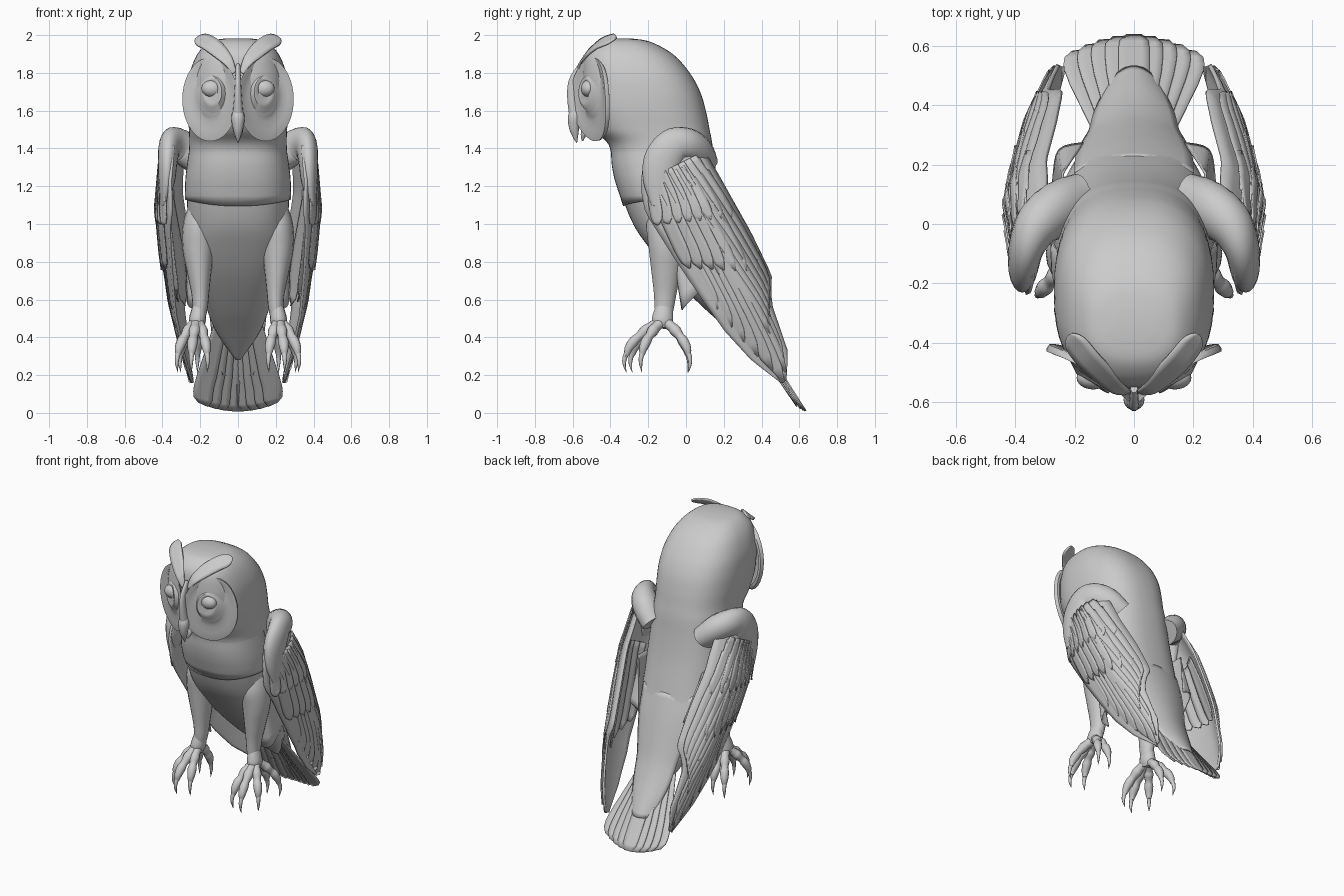
import bpy, math
from mathutils import Vector

if "Cube" in bpy.data.objects:
    bpy.data.objects.remove(bpy.data.objects["Cube"])


def spline(rows, sub=5):
    """Catmull-Rom through rows of numbers."""
    out = []
    for i in range(len(rows) - 1):
        a, b, c, d = (rows[max(0, min(len(rows) - 1, i + k))] for k in (-1, 0, 1, 2))
        for s in range(sub):
            t = s / sub
            out.append([0.5 * (2 * q + (r - p) * t + (2 * p - 5 * q + 4 * r - w) * t * t
                               + (3 * q - p - 3 * r + w) * t ** 3) for p, q, r, w in zip(a, b, c, d)])
    return out + [list(rows[-1])]


def interp(table, x):
    for (a, p), (b, q) in zip(table, table[1:]):
        if x <= b:
            return p + (q - p) * max(0, (x - a) / (b - a))
    return table[-1][1]


def make(name, verts, faces, thick=0):
    me = bpy.data.meshes.new(name)
    me.from_pydata([tuple(v) for v in verts], [], faces)
    ob = bpy.data.objects.new(name, me)
    bpy.context.collection.objects.link(ob)
    bpy.ops.object.select_all(action='DESELECT')
    ob.select_set(True)
    bpy.context.view_layer.objects.active = ob
    bpy.ops.object.mode_set(mode='EDIT')
    bpy.ops.mesh.select_all(action='SELECT')
    bpy.ops.mesh.normals_make_consistent(inside=False)
    bpy.ops.object.mode_set(mode='OBJECT')
    bpy.ops.object.shade_smooth_by_angle(angle=math.radians(45))
    if thick:
        m = ob.modifiers.new("thickness", 'SOLIDIFY')
        m.thickness, m.offset = thick, 0
    return ob


def grid(name, rows, closed=False, caps=False, thick=0):
    n = len(rows[0])
    faces = [(i * n + j, i * n + (j + 1) % n, (i + 1) * n + (j + 1) % n, (i + 1) * n + j)
             for i in range(len(rows) - 1) for j in range(n if closed else n - 1)]
    if caps:
        faces += [tuple(range(n)), tuple(range((len(rows) - 1) * n, len(rows) * n))]
    return make(name, [v for r in rows for v in r], faces, thick)


def tube(name, rows, sx=1, n=14, sub=5):
    """Rows are x, y, z, radius across x, radius in depth."""
    pts = spline(rows, sub)
    rings = []
    for i, p in enumerate(pts):
        a, b = pts[max(0, i - 1)], pts[min(len(pts) - 1, i + 1)]
        t = (Vector(b[:3]) - Vector(a[:3])).normalized()
        side = Vector((1, 0, 0)) - t * t.x
        if side.length < 0.3:
            side = Vector((0, 1, 0)) - t * t.y
        side.normalize()
        up = t.cross(side)
        ring = [Vector(p[:3]) + side * math.cos(k) * p[3] + up * math.sin(k) * p[4]
                for k in (2 * math.pi * j / n for j in range(n))]
        rings.append([(sx * v.x, v.y, v.z) for v in ring])
    return grid(name, rings, True, True)


# Body and head: rows of z, front y, back y, half width
BODY = [(1.982, -.39, -.29, .07), (1.965, -.47, -.19, .15), (1.90, -.535, -.07, .215),
        (1.80, -.55, .02, .255), (1.70, -.55, .075, .268), (1.60, -.54, .105, .268),
        (1.50, -.49, .125, .26), (1.42, -.41, .14, .258), (1.30, -.385, .155, .265),
        (1.15, -.34, .18, .27), (1.0, -.28, .215, .265), (.88, -.20, .245, .26),
        (.72, -.07, .295, .22), (.55, .10, .345, .165), (.42, .25, .39, .11), (.28, .41, .44, .012)]


def body_ring(row, a0, a1, n, grow=0.0):
    z, yf, yb, w = row
    out = []
    for j in range(n):
        a = a0 + (a1 - a0) * j / (n if a1 - a0 > 6.2 else n - 1)
        c, s = math.cos(a), math.sin(a)
        e = 2 / 2.5
        out.append((math.copysign(abs(c) ** e, c) * (w + grow),
                    (yf + yb) / 2 + math.copysign(abs(s) ** e, s) * ((yb - yf) / 2 + grow), z))
    return out


fine = spline(BODY, 5)
grid("body", [body_ring(r, 0, 2 * math.pi, 48) for r in fine], True, True)

# Breast feather sheet lying over the front, sunk into the throat at its top
rows = [body_ring(r, math.pi * .97, math.pi * 2.03, 30, min(.008, (1.42 - r[0]) * .08 - .006))
        for r in fine if 1.12 <= r[0] <= 1.43]
rows.append([(x, y + .018, z - .02 - .035 * (1 - (x / .28) ** 2)) for x, y, z in rows[-1]])
grid("breast_feathers", rows, thick=.006)

# Beak and bridge
tube("bridge", [(0, -.55, 1.84, .012, .02), (0, -.59, 1.76, .016, .03), (0, -.60, 1.68, .02, .03),
                (0, -.59, 1.58, .028, .03)])
tube("upper_beak", [(0, -.575, 1.62, .015, .02), (0, -.59, 1.57, .035, .035), (0, -.592, 1.51, .028, .028),
                    (0, -.585, 1.46, .014, .014), (0, -.578, 1.43, .002, .002)])
tube("lower_beak", [(0, -.51, 1.54, .03, .03), (0, -.54, 1.48, .025, .018), (0, -.548, 1.44, .004, .004)])


def face_disc(sx):
    rings = []
    for r, back, shrink in ((.12, 0, 1), (.2, 0, 1), (.28, 0, 1), (.36, 0, 1), (.5, 0, 1), (.65, 0, 1),
                            (.8, 0, 1), (.92, 0, 1), (1, .004, 1), (1, .015, .99), (1, .035, .93), (1, .05, .82)):
        ring = []
        for j in range(40):
            a = 2 * math.pi * j / 40
            x = .147 - .012 * (1 - r) + .148 * r * shrink * math.cos(a)
            z = 1.66 + .06 * (1 - r) + .222 * r * shrink * math.sin(a)
            y = -.615 + .3 * x + 1.1 * x * x + 1.1 * (z - 1.68) ** 2
            # Raised lid round the eye, hollow between lid and rim
            dish = .04 * math.sin(math.pi * r) - .028 * math.exp(-((r - .33) / .09) ** 2)
            ring.append((sx * x, y + (dish if not back else 0) + back, z))
        rings.append(ring)
    grid("face_disc", rings, True)


def blade(name, rows, width_axis, sx=1, thick=.012):
    """Curved leaf: rows of x, y, z, half width."""
    w = Vector(width_axis).normalized()
    out = []
    for p in spline(rows, 5):
        c = Vector(p[:3])
        out.append([(sx * v.x, v.y, v.z) for v in (c + w * p[3] * k for k in (-1, -.5, 0, .5, 1))])
    grid(name, out, thick=thick)


# Wing surface: l runs shoulder to tip, u runs lower edge to upper edge
SPREAD = [(-.1, .34), (.1, .405), (.35, .425), (.6, .405), (.9, .37), (1.15, .315), (1.4, .25)]
LOW = [(-.05, -.06), (.02, -.15), (.115, -.215), (.25, -.255), (.56, -.225), (.8, -.195), (1.0, -.165),
       (1.2, -.11), (1.38, -.025)]
HIGH = [(-.05, .12), (.1, .165), (.225, .175), (.6, .19), (.85, .185), (.93, .14), (1.0, .115), (1.25, .08),
        (1.38, .005)]


def wing_pt(l, u, off, sx):
    x = interp(SPREAD, l) - (3.5 if u > 0 else .8) * u * u + off
    return (sx * x, -.1 + .453 * l + .891 * u, 1.4 - .891 * l + .453 * u)


def feather(name, a, b, width, off, sx):
    rows = []
    for i in range(13):
        t = i / 12
        w = width * min(1, .55 + t) * math.sqrt(max(.01, 1 - max(0, (t - .72) / .28) ** 2.2))
        l, u = a[0] + (b[0] - a[0]) * t, a[1] + (b[1] - a[1]) * t
        rows.append([wing_pt(l, u + w * k, off + .006 * k, sx) for k in (-1, -.5, 0, .5, 1)])
    grid(name, rows, thick=.006)


def wing(sx):
    rows = []
    for i in range(31):
        l = -.05 + 1.43 * i / 30
        lo, hi = interp(LOW, l), interp(HIGH, l)
        rows.append([wing_pt(l, lo + (hi - lo) * j / 14, -.014, sx) for j in range(15)])
    grid("wing_shell", rows, thick=.014)
    tube("wing_shoulder", [(.19, .06, 1.32, .08, .11), (.26, .045, 1.38, .085, .10), (.32, .0, 1.42, .08, .09),
                           (.36, -.07, 1.41, .06, .095), (.372, -.125, 1.33, .052, .10),
                           (.378, -.14, 1.22, .042, .085), (.395, -.13, 1.1, .015, .05)], sx, 20)
    # Long flight feathers
    for k, (l, u) in enumerate([(.88, -.15), (1.0, -.125), (1.1, -.10), (1.2, -.07), (1.3, -.035),
                                (1.386, -.01), (1.34, .025), (1.27, .045)]):
        feather("primary_feather", (.35, -.16 + .03 * k), (l, u), .04, -.012 + .002 * k, sx)
    # Inner flight feathers
    for k in range(6):
        feather("secondary_feather", (.2, -.08 + .04 * k), (1.12 - .04 * k, .04 + .02 * k), .045,
                .002 + .002 * k, sx)
    # Covert rows
    for k in range(7):
        feather("greater_covert", (.12, -.16 + .045 * k), (.62 + .03 * k, -.18 + .052 * k), .036, .009, sx)
    for k in range(8):
        feather("lesser_covert", (.10, -.15 + .036 * k), (.34 + .02 * k, -.225 + .052 * k), .034, .012, sx)
    # Tucked feathers on the inner face
    for k in range(4):
        feather("inner_feather", (.3, -.1 + .06 * k), (.8 + .06 * k, -.12 + .07 * k), .05, -.045, sx)


def leg(sx):
    tube("thigh", [(.19, -.10, 1.12, .06, .08), (.205, -.10, 1.0, .085, .11), (.21, -.10, .88, .085, .10),
                   (.205, -.105, .75, .065, .08), (.20, -.11, .64, .048, .062), (.20, -.115, .56, .04, .052),
                   (.205, -.12, .50, .032, .042)], sx, 18)
    tube("foot_pad", [(.205, -.115, .56, .037, .047), (.215, -.125, .49, .045, .058),
                      (.22, -.13, .45, .032, .042)], sx)
    # Toes with knuckles, then hooked claws
    for x, y in ((.165, -.28), (.245, -.31), (.315, -.23), (.215, .005), (.30, .01)):
        o = Vector((.215, -.12, 0))
        d = Vector((x, y, 0)) - o

        def at(t, z, r):
            p = o + d * t
            return (p.x, p.y, z, r, r)
        tube("toe", [at(0, .49, .033), at(.35, .455, .027), at(.5, .435, .031), at(.68, .405, .023),
                     at(.82, .38, .028), at(.97, .34, .023), at(1.02, .305, .013)], sx, 10, 3)
        tube("claw", [at(.95, .335, .015), at(1.06, .30, .013), at(1.09, .26, .009), at(1.03, .215, .001)],
             sx, 8, 3)


for sx in (1, -1):
    face_disc(sx)
    # Eye
    bpy.ops.mesh.primitive_uv_sphere_add(segments=24, ring_count=14, radius=.056, location=(sx * .137, -.517, 1.717))
    eye = bpy.context.object
    eye.name, eye.scale = "eye", (1, .7, .8)
    bpy.ops.object.shade_smooth_by_angle()
    # Brow lying on the head and lifting into the ear tuft
    blade("ear_tuft", [(.02, -.565, 1.80, .012), (.05, -.555, 1.86, .028), (.10, -.51, 1.915, .042),
                       (.15, -.46, 1.955, .046), (.19, -.41, 1.975, .044), (.207, -.385, 1.983, .03),
                       (.215, -.37, 1.985, .008)], (.66, -.35, -.55), sx)
    wing(sx)
    leg(sx)
    # Flank sheet wrapping from the leg round under the wing, its hem rising backwards
    arc = spline([(.19, -.02, .545), (.255, -.01, .56), (.272, .06, .63), (.27, .16, .74), (.25, .25, .82),
                  (.17, .272, .80)], 4)
    rows = []
    for i in range(9):
        t = i / 8
        rows.append([(sx * (x * (1 - t) + .24 * t), y - (.09 + .04 * y) * t, z + (1.12 - z) * t) for x, y, z in arc])
    grid("flank_feathers", rows, thick=.008)

# Tail fan
for k in range(-4, 5):
    f, a = k / 4, abs(k) / 4
    rows = []
    for i in range(16):
        t = i / 15
        w = (.03 + .022 * min(1, 1.5 * t)) * math.sqrt(max(.25, 1 - max(0, (t - .9) / .1) ** 2))
        x = f * (.08 + .105 * min(1, t * 1.2))
        y = .30 + (.335 - .04 * a * a) * t - .03 * a * (1 - t) - .012 * a
        z = .56 + (-.55 + .035 * a * a) * t ** .95 - .03 * a * (1 - t)
        rows.append([(x + w * j, y - .004 * j * f, z + .012 * j * f * t * t) for j in (-1, -.5, 0, .5, 1)])
    grid("tail_feather", rows, thick=.007)
# Rump sheet blending from the back onto the tail root
rows = [[(w * j / 6, y - .05 * (j / 6) ** 2, z) for j in range(-6, 7)]
        for z, y, w in spline([(.95, .222, .2), (.8, .275, .195), (.65, .322, .175), (.52, .365, .15),
                               (.4, .42, .135), (.3, .475, .11), (.2, .53, .08)], 3)]
grid("rump_feathers", rows, thick=.008)
